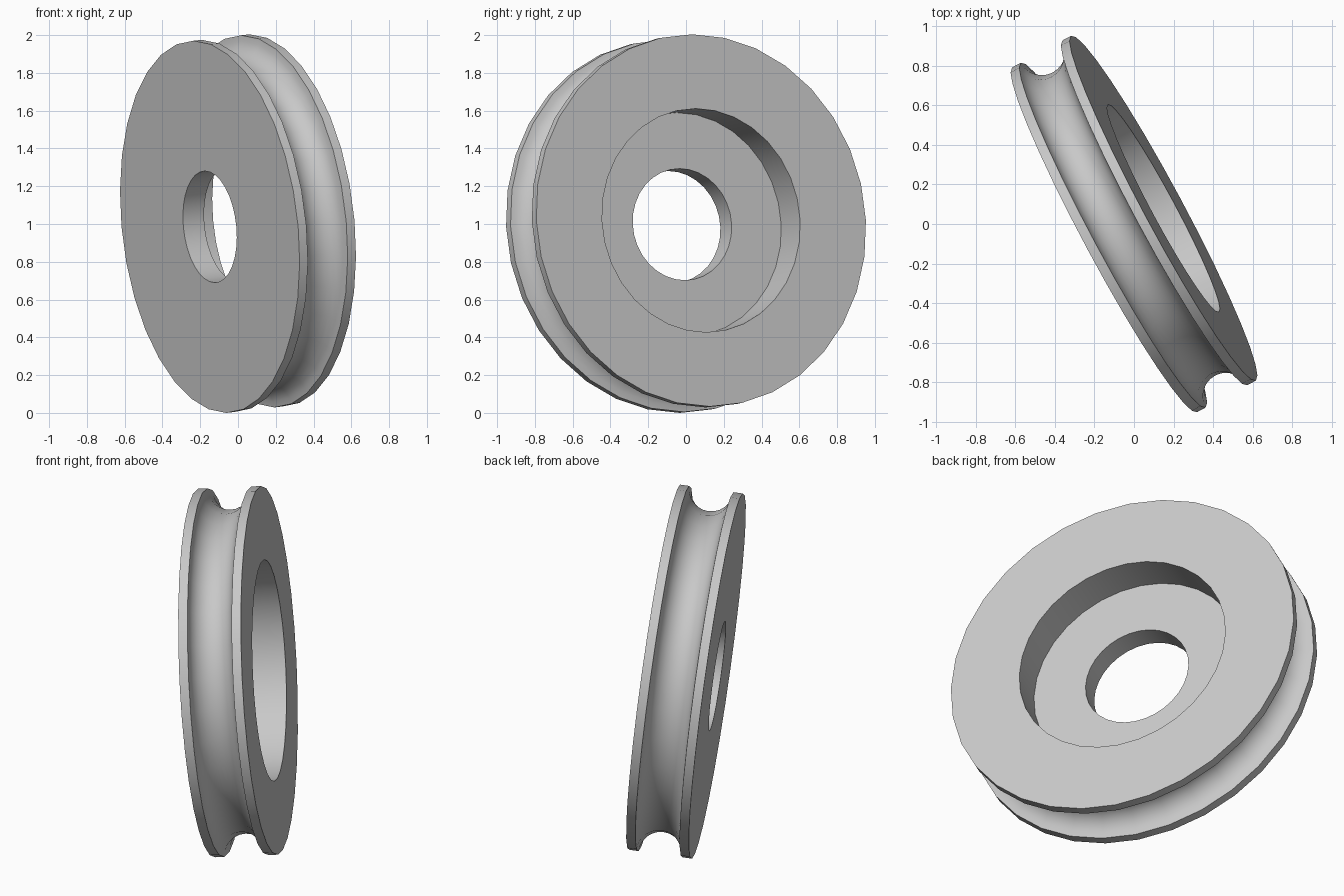
import bpy, bmesh, math
from mathutils import Matrix, Vector

cube = bpy.data.objects.get("Cube")
if cube:
    bpy.data.objects.remove(cube, do_unlink=True)

SIDES = 32
OUTER, RECESS, BORE = 0.99, 0.595, 0.297   # radii
HALF = 0.17                                # half the thickness
FLOOR = -HALF + 0.127                      # height of the recess floor
GROOVE = 0.12                              # radius of the round groove
STEPS = 12

# Grey metal
metal = bpy.data.materials.new("grey metal")
metal.use_nodes = True
grey = (0.58, 0.58, 0.58, 1)
metal.diffuse_color = grey
metal.node_tree.nodes["Principled BSDF"].inputs["Base Color"].default_value = grey

# Cross-section (radius, height): bore, flat face, grooved rim, recessed face
profile = [(BORE, FLOOR), (BORE, -HALF), (OUTER, -HALF)]
for i in range(STEPS + 1):
    a = math.pi * i / STEPS
    profile.append((OUTER - GROOVE * math.sin(a), -GROOVE * math.cos(a)))
profile += [(OUTER, HALF), (RECESS, HALF), (RECESS, FLOOR)]

# Pulley wheel: sweep the closed cross-section round the axle
bm = bmesh.new()
rings = []
for s in range(SIDES):
    t = math.tau * s / SIDES
    rings.append([bm.verts.new((r * math.cos(t), r * math.sin(t), h)) for r, h in profile])
n = len(profile)
for s in range(SIDES):
    a, b = rings[s], rings[(s + 1) % SIDES]
    for i in range(n):
        j = (i + 1) % n
        bm.faces.new((a[i], b[i], b[j], a[j]))
bmesh.ops.recalc_face_normals(bm, faces=bm.faces)
mesh = bpy.data.meshes.new("pulley_wheel")
bm.to_mesh(mesh)
bm.free()
mesh.materials.append(metal)
wheel = bpy.data.objects.new("pulley_wheel", mesh)
bpy.context.collection.objects.link(wheel)

# Tilt the axle and stand the wheel on the ground
axle = Vector((0.877, 0.47, 0.1)).normalized()
up = (Vector((0, 0, 1)) - axle * axle.z).normalized()
side = axle.cross(up)
mesh.transform(Matrix((up, side, axle)).transposed().to_4x4())
low = min(v.co.z for v in mesh.vertices)
mesh.transform(Matrix.Translation((0, 0, -low)))

bpy.ops.object.select_all(action="DESELECT")
wheel.select_set(True)
bpy.context.view_layer.objects.active = wheel
bpy.ops.object.shade_smooth_by_angle(angle=math.radians(30))
